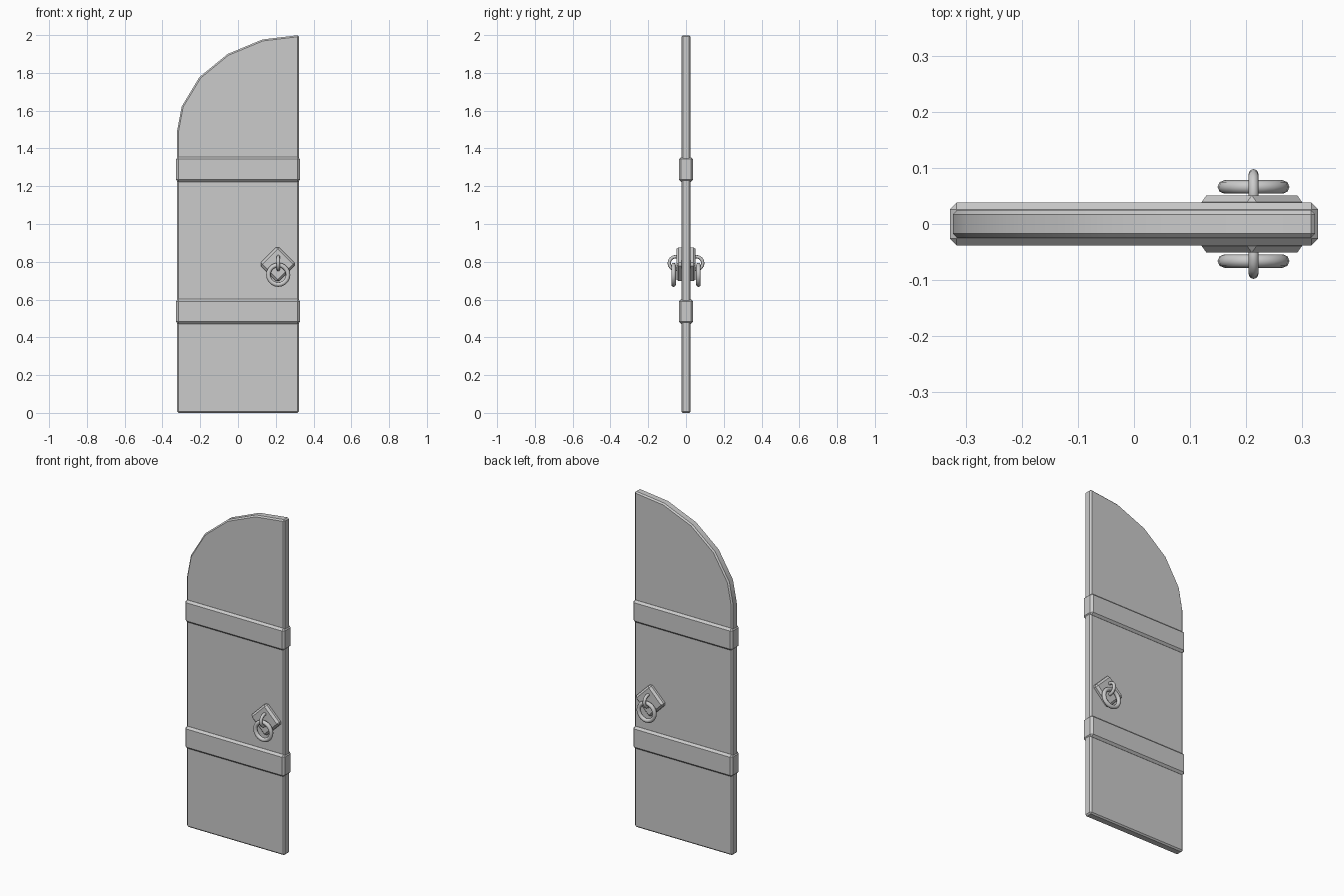
import bpy, bmesh
from math import pi, radians

if "Cube" in bpy.data.objects:
    bpy.data.objects.remove(bpy.data.objects["Cube"])


def finish(obj, name, bevel=0.0, segments=1):
    obj.name = name
    bpy.ops.object.select_all(action='DESELECT')
    obj.select_set(True)
    bpy.context.view_layer.objects.active = obj
    if bevel:
        mod = obj.modifiers.new("Bevel", 'BEVEL')
        mod.width = bevel
        mod.segments = segments
        mod.angle_limit = radians(40)
        bpy.ops.object.modifier_apply(modifier=mod.name)
    bpy.ops.object.shade_smooth_by_angle(angle=radians(35))
    return obj


def extruded(name, outline, depth, bevel):
    # Extrude an xz outline symmetrically about y = 0
    bm = bmesh.new()
    face = bm.faces.new([bm.verts.new((x, -depth / 2, z)) for x, z in outline])
    ext = bmesh.ops.extrude_face_region(bm, geom=[face])
    verts = [v for v in ext["geom"] if isinstance(v, bmesh.types.BMVert)]
    bmesh.ops.translate(bm, verts=verts, vec=(0, depth, 0))
    bmesh.ops.recalc_face_normals(bm, faces=bm.faces[:])
    mesh = bpy.data.meshes.new(name)
    bm.to_mesh(mesh)
    bm.free()
    obj = bpy.data.objects.new(name, mesh)
    bpy.context.collection.objects.link(obj)
    return finish(obj, name, bevel)


def torus(name, loc, rot, major, minor, segs=20):
    bpy.ops.mesh.primitive_torus_add(location=loc, rotation=rot, major_radius=major,
                                     minor_radius=minor, major_segments=segs, minor_segments=8)
    obj = bpy.context.object
    obj.name = name
    bpy.ops.object.shade_smooth()
    return obj


# Door leaf with quarter-arch top
extruded("door_leaf", [(-0.323, 0), (0.323, 0), (0.323, 2.0), (0.13, 1.977), (-0.055, 1.9),
                       (-0.204, 1.778), (-0.298, 1.622), (-0.323, 1.49)], 0.05, 0.008)

# Horizontal bands wrapping the leaf
for name, z in (("lower_band", 0.537), ("upper_band", 1.289)):
    x, h = 0.328, 0.066
    extruded(name, [(-x, z - h), (x, z - h), (x, z + h), (-x, z + h)], 0.076, 0.012)

# Diamond handle plate through the leaf
cx, cz, r = 0.21, 0.787, 0.098
extruded("handle_plate", [(cx - r, cz), (cx, cz - r), (cx + r, cz), (cx, cz + r)], 0.102, 0.012)

# Loop and pull ring on both faces
for side, s in (("front", -1), ("back", 1)):
    torus(side + "_loop", (0.213, s * 0.055, 0.793), (0, pi / 2, 0), 0.034, 0.009, 16)
    torus(side + "_pull_ring", (0.213, s * 0.066, 0.731), (pi / 2, 0, 0), 0.052, 0.012)
